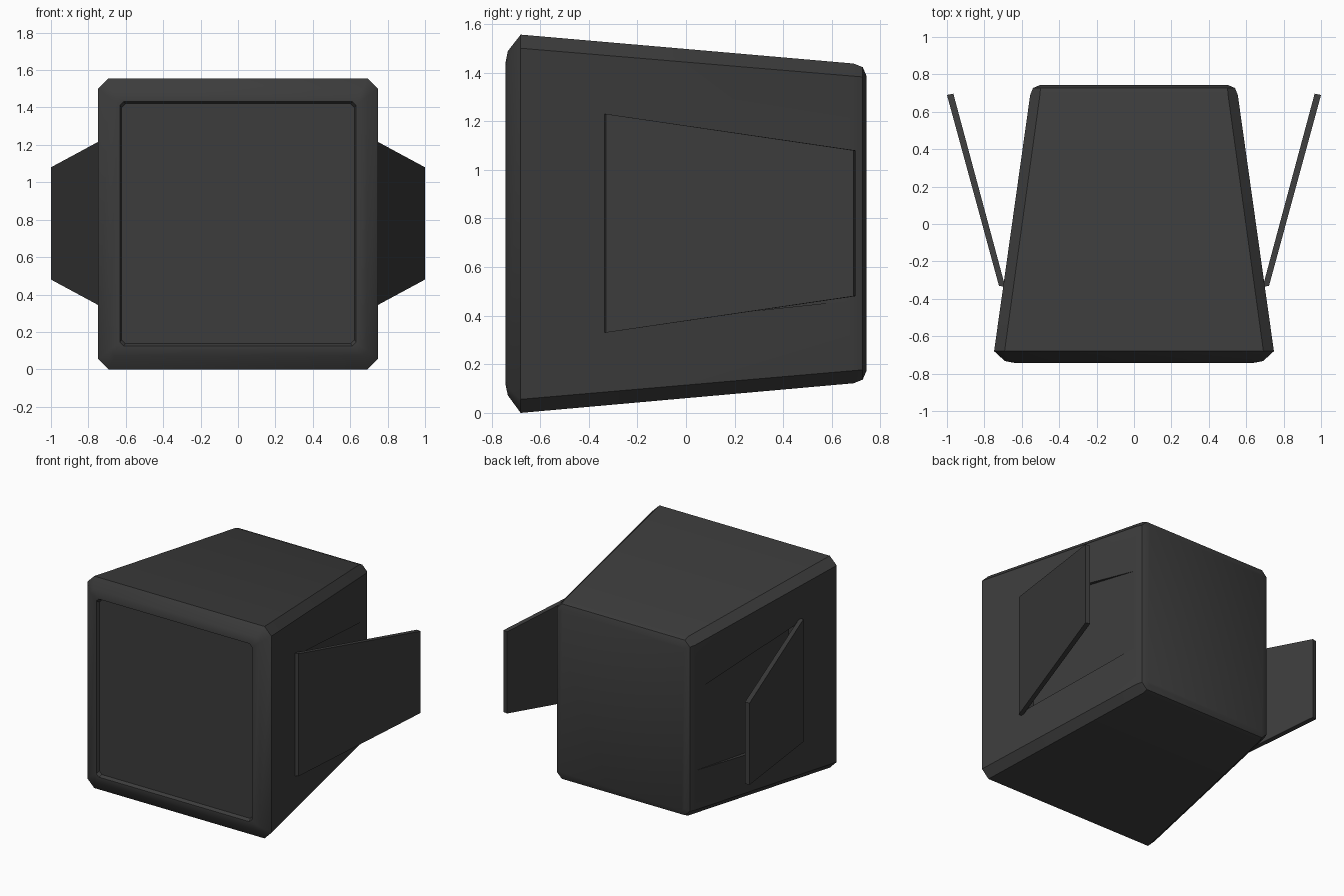
import bpy, bmesh

if "Cube" in bpy.data.objects:
    bpy.data.objects.remove(bpy.data.objects["Cube"])

mat = bpy.data.materials.new("dark_grey")
mat.diffuse_color = (0.045, 0.045, 0.045, 1)
mat.use_nodes = True
mat.node_tree.nodes["Principled BSDF"].inputs["Base Color"].default_value = mat.diffuse_color


def loft(name, rings):
    """Skin equal-length rings of points into a closed solid."""
    bm = bmesh.new()
    loops = [[bm.verts.new(p) for p in r] for r in rings]
    n = len(loops[0])
    for a, b in zip(loops, loops[1:]):
        for i in range(n):
            j = (i + 1) % n
            bm.faces.new((a[i], a[j], b[j], b[i]))
    bm.faces.new(loops[0])
    bm.faces.new(loops[-1])
    bmesh.ops.recalc_face_normals(bm, faces=bm.faces)
    me = bpy.data.meshes.new(name)
    bm.to_mesh(me)
    bm.free()
    me.materials.append(mat)
    ob = bpy.data.objects.new(name, me)
    bpy.context.collection.objects.link(ob)
    return ob


def octagon(y, hx, z0, z1, c):
    """Rectangle with chamfered corners in the plane at y."""
    return [(hx - c, y, z0), (hx, y, z0 + c), (hx, y, z1 - c), (hx - c, y, z1),
            (c - hx, y, z1), (-hx, y, z1 - c), (-hx, y, z0 + c), (c - hx, y, z0)]


def wedge(name, side, columns):
    """Upright prism from (x, y, z low, z high) columns."""
    low = [(side * x, y, a) for x, y, a, b in columns]
    high = [(side * x, y, b) for x, y, a, b in columns]
    return loft(name, [low, high])


# tapered housing with bevelled rims and a sunken front panel
body = loft("housing", [octagon(*r) for r in (
    (-0.72, 0.622, 0.138, 1.42, 0.02),
    (-0.742, 0.632, 0.125, 1.432, 0.02),
    (-0.742, 0.642, 0.115, 1.442, 0.02),
    (-0.733, 0.69, 0.072, 1.488, 0.03),
    (-0.68, 0.748, 0.0, 1.556, 0.056),
    (0.69, 0.555, 0.122, 1.437, 0.052),
    (0.727, 0.54, 0.137, 1.422, 0.04),
    (0.742, 0.505, 0.172, 1.387, 0.02))])

for side, tag in ((1, "right"), (-1, "left")):
    # shallow wedge recess in the side, fading out toward the back
    cutter = wedge("recess_cutter", side, (
        (0.635, -0.28, 0.36, 1.2), (0.9, -0.28, 0.36, 1.2),
        (0.9, 0.66, 0.46, 1.05), (0.558, 0.66, 0.46, 1.05)))
    cutter.hide_render = True
    mod = body.modifiers.new("recess", 'BOOLEAN')
    mod.operation, mod.solver, mod.object = 'DIFFERENCE', 'EXACT', cutter
    bpy.context.view_layer.objects.active = body
    bpy.ops.object.modifier_apply(modifier=mod.name)
    bpy.data.objects.remove(cutter)

    # splayed side flap
    wedge(tag + "_flap", side, (
        (0.722, -0.33, 0.33, 1.23), (1.0, 0.69, 0.48, 1.08),
        (0.966, 0.697, 0.48, 1.08), (0.688, -0.337, 0.33, 1.23)))

bpy.ops.object.select_all(action='DESELECT')
body.select_set(True)
bpy.context.view_layer.objects.active = body
bpy.ops.object.shade_smooth_by_angle(angle=0.52)
